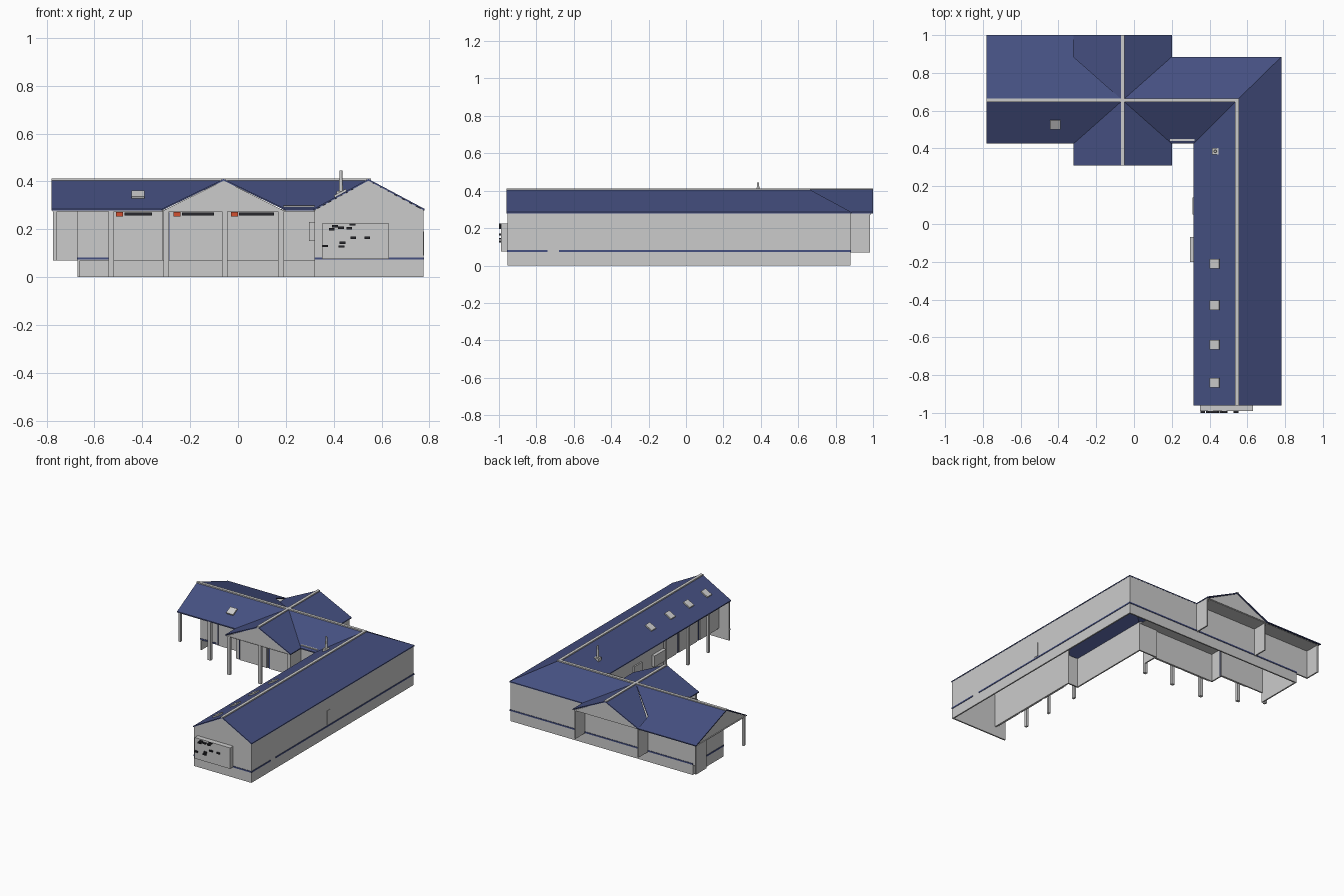
import bpy, bmesh
from mathutils import Vector


def material(name, rgb):
    m = bpy.data.materials.new(name)
    m.diffuse_color = (*rgb, 1)
    return m


NAVY = material("navy", (0.06, 0.08, 0.22))
DARK = material("dark", (0.02, 0.02, 0.025))
RED = material("red", (0.65, 0.08, 0.03))
E, R = 0.285, 0.41          # eave and ridge heights


def prism(name, pts, offset, mat=None):
    """Flat polygon extruded by an offset vector."""
    bm = bmesh.new()
    face = bm.faces.new([bm.verts.new(p) for p in pts])
    geo = bmesh.ops.extrude_face_region(bm, geom=[face], use_keep_orig=True)["geom"]
    bmesh.ops.translate(bm, vec=Vector(offset),
                        verts=[v for v in geo if isinstance(v, bmesh.types.BMVert)])
    bmesh.ops.recalc_face_normals(bm, faces=bm.faces)
    me = bpy.data.meshes.new(name)
    bm.to_mesh(me)
    bm.free()
    ob = bpy.data.objects.new(name, me)
    bpy.context.collection.objects.link(ob)
    if mat:
        me.materials.append(mat)
    return ob


def box(name, x, y, z, mat=None):
    pts = [(x[0], y[0], z[0]), (x[1], y[0], z[0]), (x[1], y[1], z[0]), (x[0], y[1], z[0])]
    return prism(name, pts, (0, 0, z[1] - z[0]), mat)


def post(name, x, y, z0=0.0, w=0.012):
    box(name, (x - w, x + w), (y - 0.01, y + 0.01), (z0, E - 0.005))


# Roof slopes
C, H = (-0.06, 0.655, R), (0.545, 0.655, R)
S = (0.545, -0.96, R)
slopes = {
    "long_roof_west": [S, (0.315, -0.96, E), (0.315, 0.425, E), H],
    "long_roof_east": [S, (0.78, -0.96, E), (0.78, 0.885, E), H],
    "hip_roof_north": [H, (0.78, 0.885, E), (0.2, 0.885, E), C],
    "link_roof_south": [C, (0.2, 0.425, E), (0.315, 0.425, E), H],
    "left_roof_south": [C, (-0.32, 0.425, E), (-0.78, 0.425, E), (-0.78, 0.655, R)],
    "left_roof_north": [C, (-0.32, 0.885, 0.327), (-0.32, 1, E), (-0.78, 1, E), (-0.78, 0.655, R)],
}
for side, ex in (("east", 0.2), ("west", -0.32)):
    slopes["porch_roof_" + side] = [(-0.06, 0.31, R), (ex, 0.31, E), (ex, 0.425, E), C]
    slopes["rear_gable_roof_" + side] = [C, (ex, 0.885, E), (ex, 1, E), (-0.06, 1, R)]
for name, pts in slopes.items():
    prism(name, pts, (0, 0, -0.007), NAVY)

# Ridge caps
box("long_ridge_cap", (0.535, 0.555), (-0.96, 0.665), (R - 0.006, R + 0.003))
box("left_ridge_cap", (-0.78, 0.545), (0.645, 0.665), (R - 0.006, R + 0.003))
box("cross_ridge_cap", (-0.07, -0.05), (0.31, 1.0), (R - 0.006, R + 0.003))

# Outer walls
box("east_wall", (0.765, 0.775), (-0.955, 0.88), (0, E))
box("back_wall", (-0.67, 0.775), (0.87, 0.88), (0, E))
prism("front_gable_wall", [(0.32, -0.955, 0), (0.775, -0.955, 0), (0.775, -0.955, E - 0.005),
                           (0.545, -0.955, R - 0.007), (0.32, -0.955, E - 0.005)], (0, 0.01, 0))
box("west_wall", (-0.67, -0.66), (0.53, 0.88), (0, E))

# Gable pediments
for name, y in (("porch_pediment", 0.315), ("rear_pediment", 0.985)):
    prism(name, [(-0.31, y, E - 0.006), (0.19, y, E - 0.006), (-0.06, y, R - 0.007)], (0, 0.008, 0))
prism("west_pediment", [(-0.77, 0.43, E - 0.006), (-0.77, 0.99, E - 0.006), (-0.77, 0.655, R - 0.007)],
      (0.008, 0, 0))

# Soffits under the left wing and porches
box("left_soffit", (-0.775, 0.32), (0.43, 0.88), (0.274, 0.278))
box("porch_soffit", (-0.315, 0.195), (0.315, 0.43), (0.274, 0.278))
box("rear_soffit", (-0.775, 0.195), (0.88, 0.99), (0.274, 0.278))

# Courtyard walls
box("shop_wall_left", (-0.67, -0.31), (0.53, 0.54), (0.07, E))
box("shop_wall_porch", (-0.31, 0.19), (0.43, 0.44), (0.07, E))
box("porch_return_wall", (-0.315, -0.305), (0.43, 0.54), (0.07, E))
box("porch_east_wall", (0.18, 0.19), (0.33, 0.45), (0.07, E))
box("corner_wall", (0.19, 0.32), (0.44, 0.45), (0.07, 0.3))
box("long_inner_wall", (0.32, 0.33), (-0.2, 0.45), (0.07, E))
box("long_return_wall", (0.32, 0.41), (-0.2, -0.19), (0.07, E))
box("long_shop_wall", (0.4, 0.41), (-0.95, -0.19), (0.07, 0.32))

# Rear fin walls
for i, x in enumerate((0.185, -0.315)):
    box(f"rear_fin_{i}", (x, x + 0.01), (0.88, 0.985), (0.07, E))
box("corner_fin_side", (-0.77, -0.76), (0.88, 0.985), (0.07, E))
box("corner_fin_back", (-0.77, -0.67), (0.87, 0.88), (0.07, E))

# Posts
for i, (x, y) in enumerate(((-0.53, 0.44), (-0.3, 0.33), (-0.055, 0.33), (0.18, 0.33))):
    post(f"left_post_{i}", x, y)
post("west_corner_post", -0.765, 0.44, 0.07, 0.008)
for i, y in enumerate((-0.72, -0.49, -0.23)):
    post(f"long_post_{i}", 0.328, y, 0, 0.008)

# Shop windows with navy edges and plain fascia boards
for i, (x, y, w) in enumerate(((-0.52, 0.53, 0.14), (-0.28, 0.43, 0.16), (-0.04, 0.43, 0.17))):
    box(f"shop_window_{i}", (x, x + 0.21), (y - 0.005, y), (0.07, 0.25))
    for j, ex in enumerate((x - 0.012, x + 0.214)):
        box(f"window_edge_{i}_{j}", (ex, ex + 0.006), (y - 0.004, y), (0.07, 0.27), NAVY)
    box(f"fascia_red_{i}", (x + 0.01, x + 0.04), (y - 0.008, y), (0.254, 0.272), RED)
    box(f"fascia_dark_{i}", (x + 0.045, x + w + 0.02), (y - 0.008, y), (0.257, 0.27), DARK)
for i, y in enumerate((-0.92, -0.69, -0.45)):
    box(f"long_window_{i}", (0.395, 0.4), (y, y + 0.2), (0.07, 0.25))
    box(f"long_window_edge_{i}", (0.396, 0.4), (y + 0.208, y + 0.214), (0.07, 0.27), NAVY)
    box(f"long_fascia_red_{i}", (0.392, 0.4), (y + 0.15, y + 0.18), (0.254, 0.272), RED)
    box(f"long_fascia_dark_{i}", (0.392, 0.4), (y + 0.02, y + 0.145), (0.257, 0.27), DARK)

# Navy bands around the outer walls
B = (0.073, 0.083)
box("east_band_front", (0.774, 0.778), (-0.955, -0.74), B, NAVY)
box("east_band_back", (0.774, 0.778), (-0.68, 0.88), B, NAVY)
box("back_band", (-0.67, 0.778), (0.879, 0.883), B, NAVY)
box("west_band", (-0.673, -0.669), (0.53, 0.88), B, NAVY)
box("left_band", (-0.67, -0.54), (0.527, 0.531), B, NAVY)
box("front_band", (0.32, 0.775), (-0.958, -0.954), B, NAVY)
box("east_door", (0.774, 0.778), (-0.1, -0.07), (0.09, 0.19))

# Display board on the front gable with small dark plates
box("display_board", (0.35, 0.63), (-0.99, -0.955), (0.075, 0.225))
plates = ((0.365, 0.13), (0.392, 0.2), (0.405, 0.213), (0.43, 0.207), (0.432, 0.128),
          (0.437, 0.143), (0.465, 0.205), (0.478, 0.22), (0.482, 0.165), (0.54, 0.165))
for i, (x, z) in enumerate(plates):
    box(f"plate_{i}", (x - 0.012, x + 0.012), (-1.0, -0.99), (z - 0.005, z + 0.005), DARK)

# Panel boards on the courtyard wall
box("wall_panel", (0.297, 0.32), (-0.2, -0.07), (0.15, 0.23))
box("small_wall_panel", (0.31, 0.32), (0.05, 0.14), (0.15, 0.23))

# Roof lights and chimney
for i, y in enumerate((-0.21, -0.43, -0.64, -0.84)):
    prism(f"roof_light_{i}", [(0.405, y - 0.025, 0.33), (0.455, y - 0.025, 0.357),
                              (0.455, y + 0.025, 0.357), (0.405, y + 0.025, 0.33)], (-0.004, 0, 0.012))
prism("left_roof_light", [(-0.445, 0.505, 0.327), (-0.39, 0.505, 0.327),
                          (-0.39, 0.552, 0.352), (-0.445, 0.552, 0.352)], (0, -0.004, 0.01))
box("chimney_base", (0.412, 0.448), (0.367, 0.403), (0.33, 0.36))
bpy.ops.mesh.primitive_cone_add(vertices=12, radius1=0.009, radius2=0.006, depth=0.11,
                                location=(0.43, 0.385, 0.39))
bpy.context.object.name = "chimney"
